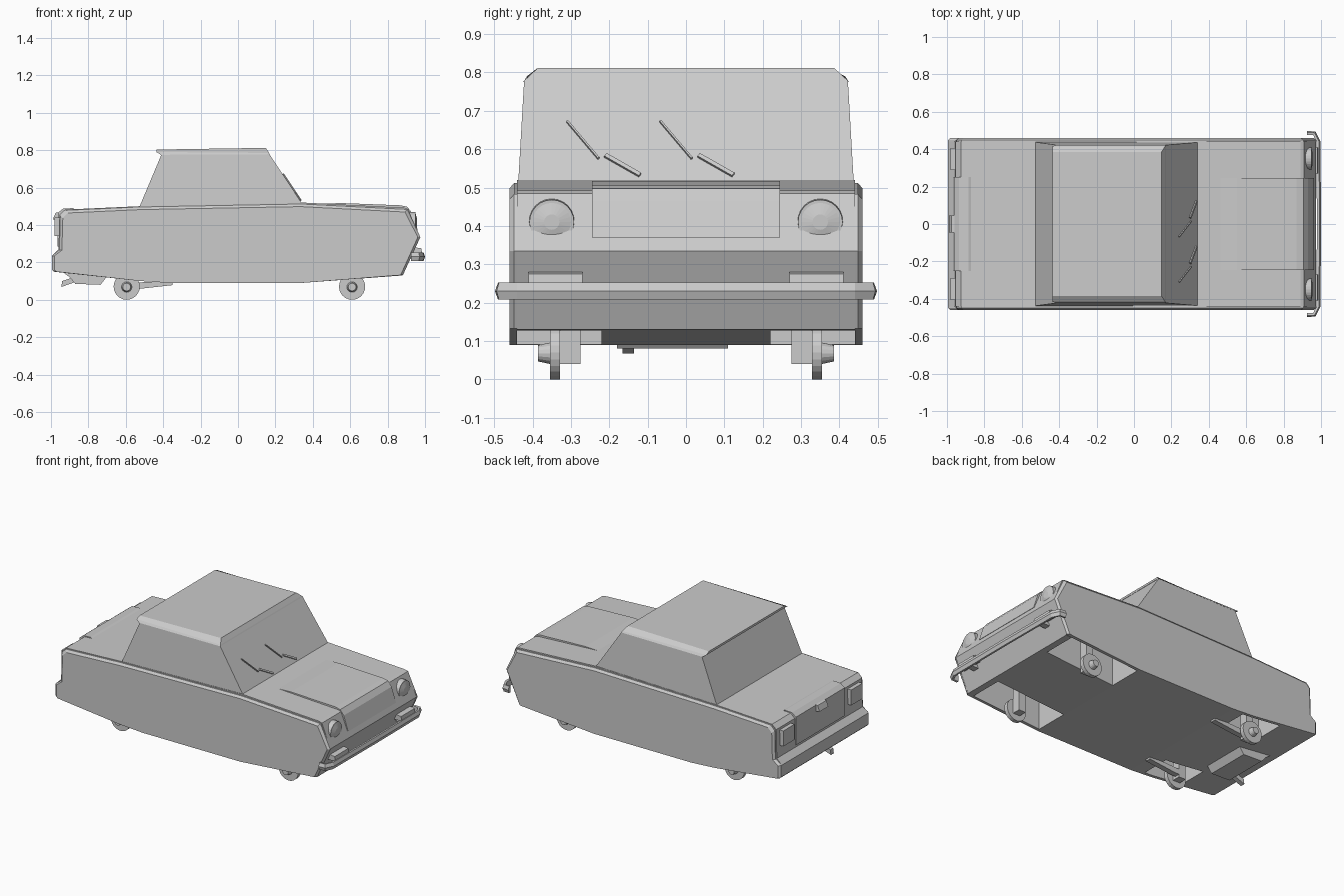
import bpy, bmesh, math
from mathutils import Vector

if "Cube" in bpy.data.objects:
    bpy.data.objects.remove(bpy.data.objects["Cube"])

paint = bpy.data.materials.new("plain_grey")
paint.diffuse_color = (0.6, 0.6, 0.6, 1)
paint.use_nodes = True
paint.node_tree.nodes["Principled BSDF"].inputs["Base Color"].default_value = paint.diffuse_color


def finish(name, bm):
    bmesh.ops.recalc_face_normals(bm, faces=bm.faces)
    me = bpy.data.meshes.new(name)
    bm.to_mesh(me)
    bm.free()
    me.materials.append(paint)
    ob = bpy.data.objects.new(name, me)
    bpy.context.collection.objects.link(ob)
    return ob


def loft(name, rings):
    """Closed skin through rings of equal length, capped at both ends."""
    bm = bmesh.new()
    vs = [[bm.verts.new(p) for p in r] for r in rings]
    n = len(vs[0])
    for a, b in zip(vs, vs[1:]):
        for i in range(n):
            j = (i + 1) % n
            bm.faces.new((a[i], a[j], b[j], b[i]))
    bm.faces.new(vs[0])
    bm.faces.new(vs[-1])
    return finish(name, bm)


def prism(name, pts, y0, y1, pts2=None):
    return loft(name, [[(x, y0, z) for x, z in pts],
                       [(x, y1, z) for x, z in (pts2 or pts)]])


def box(name, x0, x1, y0, y1, z0, z1):
    return prism(name, [(x0, z0), (x1, z0), (x1, z1), (x0, z1)], y0, y1)


def rect(x0, x1, y, z0, z1):
    return [(x0, -y, z0), (x1, -y, z1), (x1, y, z1), (x0, y, z0)]


def disc(name, axis, c, r0, r1, t0, t1, n=20):
    """Cylinder or cone along x or y, between t0 and t1."""
    rings = []
    for r, t in ((r0, t0), (r1, t1)):
        ring = []
        for i in range(n):
            a = 2 * math.pi * i / n
            u, v = c[0] + r * math.cos(a), c[1] + r * math.sin(a)
            ring.append((t, u, v) if axis == 'x' else (u, t, v))
        rings.append(ring)
    return loft(name, rings)


def bar(name, p, q, w, normal):
    p, q, n = Vector(p), Vector(q), Vector(normal).normalized()
    s = (q - p).cross(n).normalized() * w / 2
    n = n * 0.006
    return loft(name, [[e - s - n, e + s - n, e + s + n, e - s + n] for e in (p, q)])


# Central body with open wheel wells
core = [(-0.985, 0.15), (-0.995, 0.16), (-0.995, 0.235), (-0.96, 0.27), (-0.955, 0.455),
        (-0.925, 0.482), (-0.53, 0.5), (0.34, 0.52), (0.89, 0.492), (0.91, 0.485),
        (0.972, 0.335), (0.88, 0.13), (0.34, 0.09), (-0.36, 0.09), (-0.52, 0.1)]
body = prism("body", core, -0.44, 0.44)
cutters = []
for s in (-1, 1):
    cutters.append(box("front_well_cutter", 0.345, 0.84, s * 0.22, s * 0.45, 0, 0.32))
    cutters.append(box("rear_well_cutter", -0.73, -0.45, s * 0.25, s * 0.45, 0, 0.32))
bpy.context.view_layer.objects.active = body
for c in cutters:
    c.hide_render = True
    m = body.modifiers.new("well", 'BOOLEAN')
    m.operation, m.solver, m.object = 'DIFFERENCE', 'EXACT', c
    bpy.ops.object.modifier_apply(modifier=m.name)
for c in cutters:
    bpy.data.objects.remove(c)

# Side panels with a chamfered upper edge
inner = [(-0.985, 0.15), (-0.995, 0.16), (-0.995, 0.235), (-0.955, 0.265), (-0.95, 0.45),
         (-0.922, 0.478), (-0.53, 0.496), (0.34, 0.512), (0.905, 0.483),
         (0.975, 0.335), (0.882, 0.132), (0.34, 0.09), (-0.36, 0.09), (-0.52, 0.1)]
outer = [(x * 0.986 if z > 0.13 else x, z - 0.014 if z > 0.4 else z) for x, z in inner]
for s in (-1, 1):
    prism("side_panel", inner, s * 0.44, s * 0.448)
    prism("side_panel_face", inner, s * 0.448, s * 0.46, outer)

# Cabin and roof
loft("cabin", [[(-0.53, -0.438, 0.49), (0.352, -0.438, 0.5), (0.352, 0.438, 0.5), (-0.53, 0.438, 0.49)],
               rect(-0.41, 0.168, 0.422, 0.775, 0.778)])
loft("roof", [rect(-0.413, 0.17, 0.423, 0.775, 0.778),
              rect(-0.437, 0.166, 0.415, 0.79, 0.785),
              rect(-0.435, 0.148, 0.386, 0.803, 0.812)])

# Raised bonnet and boot lid
prism("bonnet", [(0.36, 0.51), (0.55, 0.517), (0.87, 0.505), (0.905, 0.497), (0.93, 0.465),
                 (0.962, 0.37), (0.9, 0.4), (0.85, 0.47)], -0.245, 0.245)
prism("boot_lid", [(-0.86, 0.48), (-0.885, 0.49), (-0.935, 0.487), (-0.963, 0.465),
                   (-0.965, 0.285), (-0.94, 0.28), (-0.92, 0.46)], -0.25, 0.25)
prism("boot_handle", [(-0.95, 0.47), (-0.975, 0.465), (-0.99, 0.43), (-0.95, 0.42)], -0.045, 0.045)

# Lights
for s in (-1, 1):
    disc("headlight_ring", 'x', (s * 0.35, 0.41), 0.062, 0.058, 0.9, 0.95, 24)
    disc("headlight_lens", 'x', (s * 0.35, 0.41), 0.05, 0.02, 0.95, 0.958, 24)
    box("tail_light", -0.982, -0.94, s * 0.29, s * 0.405, 0.34, 0.44)
    prism("indicator", [(0.92, 0.245), (0.985, 0.245), (0.98, 0.275), (0.935, 0.282)],
          s * 0.27, s * 0.41)

# Front bumper swept round the corners
path = [(0.925, -0.488), (0.965, -0.486), (0.987, -0.44), (0.99, 0), (0.987, 0.44),
        (0.965, 0.486), (0.925, 0.488)]
rings = []
for i, (x, y) in enumerate(path):
    a, b = path[max(i - 1, 0)], path[min(i + 1, len(path) - 1)]
    d = Vector((b[0] - a[0], b[1] - a[1])).normalized()
    n = Vector((d.y, -d.x))
    rings.append([(x + n.x * o, y + n.y * o, z) for o, z in
                  ((-0.012, 0.21), (0.002, 0.208), (0.01, 0.23), (0.002, 0.252), (-0.012, 0.25))])
bumper = loft("front_bumper", rings)
for s in (-1, 1):
    box("bumper_bracket", 0.88, 0.985, s * 0.3, s * 0.34, 0.22, 0.24)

# Wheels with hubs and suspension
for s in (-1, 1):
    for x in (-0.595, 0.61):
        disc("wheel", 'y', (x, 0.07), 0.07, 0.07, s * 0.328, s * 0.354, 24)
        disc("hub", 'y', (x, 0.068), 0.028, 0.021, s * 0.354, s * 0.386, 16)
        box("wheel_strut", x - 0.025, x + 0.025, s * 0.275, s * 0.33, 0.04, 0.33)
    prism("trailing_arm", [(-0.6, 0.055), (-0.53, 0.058), (-0.35, 0.078), (-0.35, 0.1), (-0.6, 0.09)],
          s * 0.275, s * 0.31)

# Silencer and exhaust tip
prism("silencer", [(-0.87, 0.085), (-0.735, 0.08), (-0.7, 0.125), (-0.94, 0.15), (-0.9, 0.12)], -0.18, 0.11)
prism("exhaust_tip", [(-0.945, 0.068), (-0.87, 0.095), (-0.88, 0.12), (-0.94, 0.1)], -0.165, -0.135)

# Windscreen wipers lying on the glass
def glass(y, z):
    return (0.352 - (z - 0.5) * 0.662 + 0.002, y, z)

for o in (0, 0.243):
    bar("wiper_arm", glass(-0.12 + o, 0.532), glass(-0.21 + o, 0.583), 0.011, (0.83, 0, 0.55))
    bar("wiper_blade", glass(-0.228 + o, 0.575), glass(-0.31 + o, 0.672), 0.005, (0.83, 0, 0.55))
